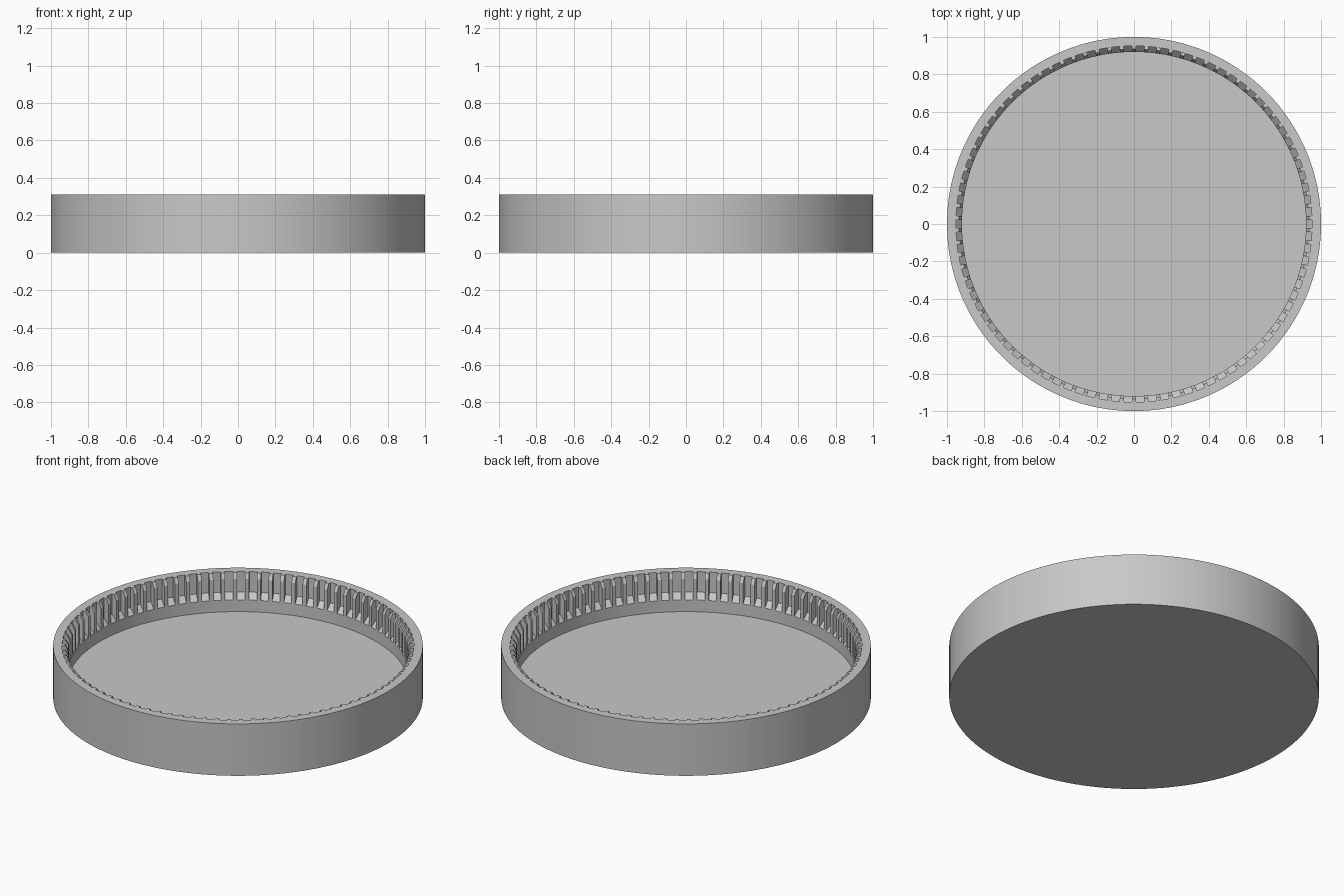
import bpy
import bmesh
import math
from mathutils import Matrix

if "Cube" in bpy.data.objects:
    bpy.data.objects.remove(bpy.data.objects["Cube"])

HEIGHT = 0.31
FLOOR_Z = 0.085
WALL_R = 0.92      # inner wall and rib faces
SLOT_R = 0.952     # back of the slots between ribs
RIBS = 90

grey = bpy.data.materials.new("light grey")
grey.diffuse_color = (0.58, 0.58, 0.58, 1.0)
grey.use_nodes = True
grey.node_tree.nodes["Principled BSDF"].inputs["Base Color"].default_value = grey.diffuse_color


def finish(bm, name, smooth):
    bmesh.ops.recalc_face_normals(bm, faces=bm.faces[:])
    mesh = bpy.data.meshes.new(name)
    bm.to_mesh(mesh)
    bm.free()
    mesh.materials.append(grey)
    obj = bpy.data.objects.new(name, mesh)
    bpy.context.collection.objects.link(obj)
    if smooth:
        bpy.context.view_layer.objects.active = obj
        obj.select_set(True)
        bpy.ops.object.shade_smooth_by_angle(angle=math.radians(30))
        obj.select_set(False)
    return obj


# Round cup: lathed section with a sloped step at the foot of the slots
section = [(0, 0), (1, 0), (1, HEIGHT), (SLOT_R, HEIGHT), (SLOT_R, 0.188),
           (WALL_R, 0.155), (WALL_R, FLOOR_Z), (0, FLOOR_Z)]
bm = bmesh.new()
verts = [bm.verts.new((r, 0, z)) for r, z in section]
edges = [bm.edges.new(pair) for pair in zip(verts, verts[1:])]
bmesh.ops.spin(bm, geom=verts + edges, cent=(0, 0, 0), axis=(0, 0, 1),
               angle=math.tau, steps=2 * RIBS, use_merge=True)
bmesh.ops.remove_doubles(bm, verts=bm.verts[:], dist=1e-5)
finish(bm, "cup", True)

# Inner ribs: narrow bars with a lead-in chamfer below the rim
rib = [(WALL_R, 0.155), (WALL_R, 0.28), (0.936, HEIGHT),
       (SLOT_R, HEIGHT), (SLOT_R, 0.188)]
half = math.radians(360 / RIBS / 6)
bm = bmesh.new()
for i in range(RIBS):
    mid = math.tau * (i + 0.5) / RIBS
    sides = []
    for angle in (mid - half, mid + half):
        turn = Matrix.Rotation(angle, 3, 'Z')
        ring = []
        for r, z in rib:
            v = bm.verts.new((r, 0, z))
            v.co = turn @ v.co
            ring.append(v)
        sides.append(ring)
        bm.faces.new(ring)
    a, b = sides
    for k in range(3):      # inner face, chamfer and top; the back meets the cup
        bm.faces.new((a[k], a[k + 1], b[k + 1], b[k]))
finish(bm, "inner_ribs", False)
